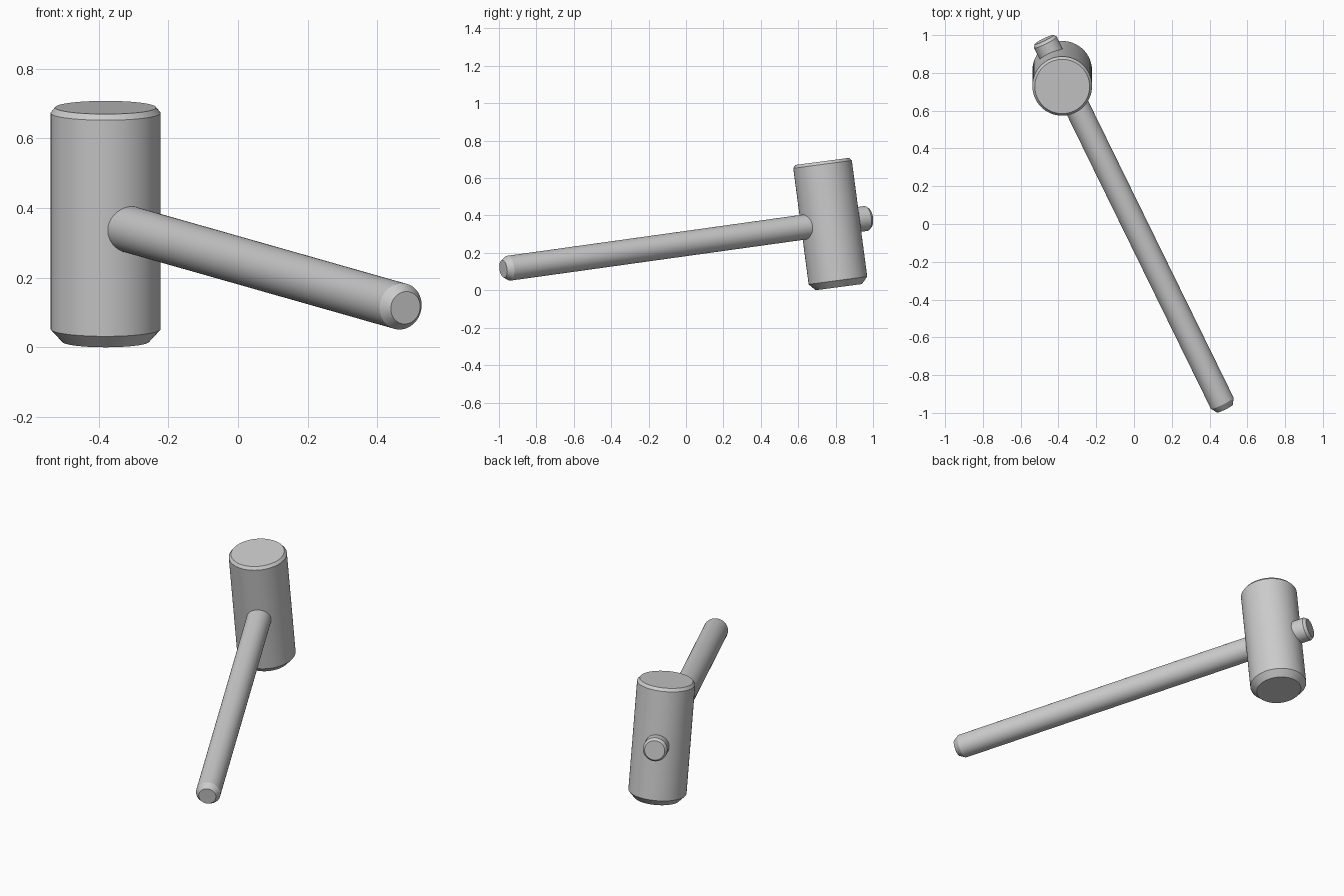
import bpy, bmesh, math
from mathutils import Vector

if "Cube" in bpy.data.objects:
    bpy.data.objects.remove(bpy.data.objects["Cube"])

SEGMENTS = 64


def turned_part(name, start, end, radius, start_cap, end_cap):
    """Round bar from start to end; each cap is (flat face radius, chamfer length)."""
    start, end = Vector(start), Vector(end)
    axis = end - start
    length = axis.length
    rot = axis.to_track_quat('Z', 'Y')
    profile = [(start_cap[0], 0), (radius, start_cap[1]),
               (radius, length - end_cap[1]), (end_cap[0], length)]
    bm = bmesh.new()
    rings = []
    for r, h in profile:
        ring = []
        for i in range(SEGMENTS):
            a = math.tau * i / SEGMENTS
            ring.append(bm.verts.new(start + rot @ Vector((r * math.cos(a), r * math.sin(a), h))))
        rings.append(ring)
    for lower, upper in zip(rings, rings[1:]):
        for i in range(SEGMENTS):
            j = (i + 1) % SEGMENTS
            bm.faces.new((lower[i], lower[j], upper[j], upper[i]))
    bm.faces.new(rings[0][::-1])
    bm.faces.new(rings[-1])
    mesh = bpy.data.meshes.new(name)
    bm.to_mesh(mesh)
    bm.free()
    obj = bpy.data.objects.new(name, mesh)
    bpy.context.collection.objects.link(obj)
    bpy.ops.object.select_all(action='DESELECT')
    obj.select_set(True)
    bpy.context.view_layer.objects.active = obj
    bpy.ops.object.shade_smooth_by_angle(angle=math.radians(25))
    return obj


# Mallet head: wide chamfer on the lower face, narrow one on the upper face
turned_part("mallet_head", (-0.38, 0.817, 0.017), (-0.38, 0.728, 0.689), 0.158,
            (0.125, 0.036), (0.145, 0.016))

# Handle: runs right through the head and sticks out behind it
turned_part("handle", (0.481, -0.977, 0.114), (-0.476, 0.976, 0.386), 0.067,
            (0.047, 0.032), (0.055, 0.016))
